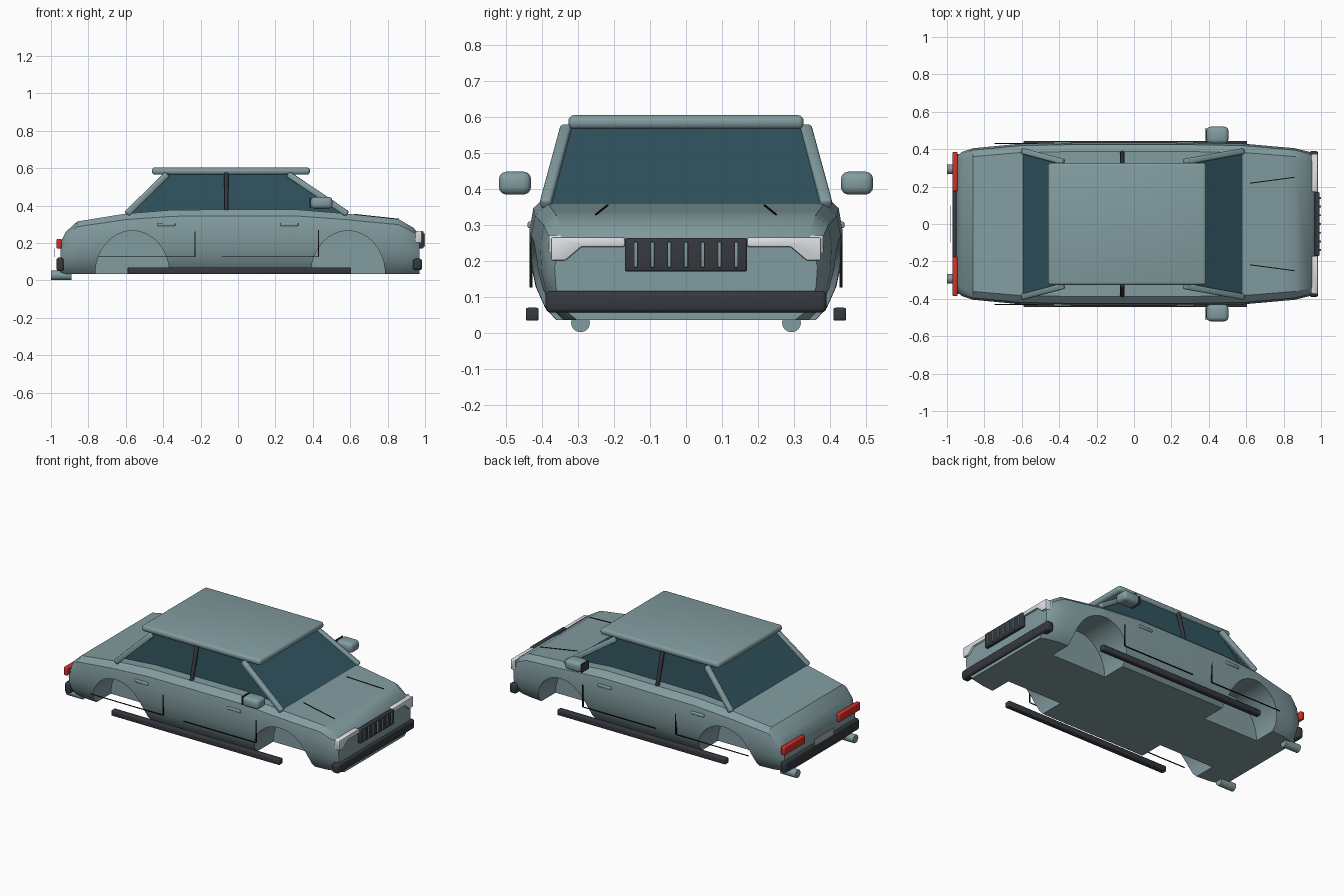
import bpy, bmesh, math
from mathutils import Vector

cube = bpy.data.objects.get("Cube")
if cube:
    bpy.data.objects.remove(cube, do_unlink=True)


def material(name, rgb):
    m = bpy.data.materials.new(name)
    m.use_nodes = True
    m.diffuse_color = (*rgb, 1)
    m.node_tree.nodes["Principled BSDF"].inputs["Base Color"].default_value = (*rgb, 1)
    return m


PAINT = material("grey_green_paint", (0.225, 0.335, 0.352))
GLASS = material("tinted_glass", (0.031, 0.09, 0.117))
TRIM = material("dark_trim", (0.035, 0.04, 0.048))
SEAM = material("black_seam", (0.005, 0.005, 0.006))
LAMP = material("white_lamp", (0.75, 0.78, 0.8))
RED = material("red_lamp", (0.65, 0.03, 0.02))
PLATE = material("grey_plate", (0.4, 0.43, 0.45))


def finish(name, bm, mat):
    bmesh.ops.recalc_face_normals(bm, faces=bm.faces)
    me = bpy.data.meshes.new(name)
    bm.to_mesh(me)
    bm.free()
    ob = bpy.data.objects.new(name, me)
    bpy.context.collection.objects.link(ob)
    me.materials.append(mat)
    return ob


def smooth(ob, angle=35):
    bpy.ops.object.select_all(action='DESELECT')
    ob.select_set(True)
    bpy.context.view_layer.objects.active = ob
    bpy.ops.object.shade_smooth_by_angle(angle=math.radians(angle))


def box(name, lo, hi, mat, bevel=0.0):
    """Box between two corners, with optional rounded edges."""
    lo, hi = Vector(lo), Vector(hi)
    bm = bmesh.new()
    bmesh.ops.create_cube(bm, size=1)
    for v in bm.verts:
        v.co = (lo + hi) / 2 + v.co * (hi - lo)
    if bevel:
        bmesh.ops.bevel(bm, geom=bm.edges[:], offset=bevel, segments=3,
                        profile=0.5, affect='EDGES')
    ob = finish(name, bm, mat)
    if bevel:
        smooth(ob)
    return ob


def beam(name, a, b, width, mat, bevel=0.0):
    """Square bar from point a to point b."""
    a, b = Vector(a), Vector(b)
    h, w = (b - a).length / 2, width / 2
    ob = box(name, (-w, -w, -h), (w, w, h), mat, bevel)
    ob.location = (a + b) / 2
    ob.rotation_euler = (b - a).to_track_quat('Z', 'Y').to_euler()


def loft(name, rings, mat, bevel=0.0):
    """Skin over matching rings, closed at both ends."""
    bm = bmesh.new()
    rows = [[bm.verts.new(p) for p in r] for r in rings]
    n = len(rows[0])
    for r, s in zip(rows, rows[1:]):
        for i in range(n):
            bm.faces.new((r[i], r[(i + 1) % n], s[(i + 1) % n], s[i]))
    bm.faces.new(rows[0])
    bm.faces.new(rows[-1])
    bmesh.ops.remove_doubles(bm, verts=bm.verts[:], dist=0.0001)
    if bevel:
        bmesh.ops.bevel(bm, geom=bm.edges[:], offset=bevel, segments=2,
                        profile=0.5, affect='EDGES')
    return finish(name, bm, mat)


# Lower body: stations of x, half width, top height
FLOOR = 0.035
stations = [(-0.95, 0.36, 0.2), (-0.92, 0.385, 0.26), (-0.86, 0.405, 0.315),
            (-0.6, 0.43, 0.357), (-0.35, 0.435, 0.377), (0.3, 0.435, 0.38),
            (0.58, 0.43, 0.357), (0.86, 0.405, 0.327), (0.94, 0.385, 0.28),
            (0.97, 0.365, 0.24)]
# Cross-section: width factor, height factor
section = [(0.83, 0), (0.9, 0.1), (0.96, 0.27), (0.99, 0.45), (1, 0.72), (0.975, 0.9), (0.89, 1)]
# Wheel arches: centre, radius along x, height, inner wall
ARCHES = (-0.565, 0.588)
ARCH_R, ARCH_H, ARCH_Y = 0.198, 0.23, 0.2


def interpolate(table, x):
    """Straight-line lookup in rows sorted by their first value."""
    for a, b in zip(table, table[1:]):
        if x <= b[0]:
            t = (x - a[0]) / (b[0] - a[0])
            return [p + (q - p) * t for p, q in zip(a[1:], b[1:])]
    return list(table[-1][1:])


def arch_height(x):
    for c in ARCHES:
        u = 1 - ((x - c) / ARCH_R) ** 2
        if u > 1e-6:
            return FLOOR + ARCH_H * math.sqrt(u)
    return FLOOR


width_at = [(g, f) for f, g in section]
xs = [s[0] for s in stations]
STEPS = 24
for c in ARCHES:
    xs += [c - ARCH_R * math.cos(math.pi * i / STEPS) for i in range(STEPS + 1)]
rings = []
for x in sorted(xs):
    w, top = interpolate(stations, x)
    low = arch_height(x)
    half = [(ARCH_Y, FLOOR), (ARCH_Y, low)]
    for _, g in section:
        g = max(g, (low - FLOOR) / (top - FLOOR))
        half.append((w * interpolate(width_at, g)[0], FLOOR + g * (top - FLOOR)))
    rings.append([(x, y, z) for y, z in half] + [(x, -y, z) for y, z in reversed(half)])
smooth(loft("body", rings, PAINT), 28)


# Windows and roof
def rectangle(x0, x1, y, z):
    return [(x0, -y, z), (x1, -y, z), (x1, y, z), (x0, y, z)]


loft("side_windows", [rectangle(-0.585, 0.575, 0.328, 0.35),
                      rectangle(-0.36, 0.25, 0.318, 0.578)], GLASS)
loft("windshield", [rectangle(0.575, 0.59, 0.385, 0.35),
                    rectangle(0.25, 0.265, 0.322, 0.578)], GLASS)
loft("rear_window", [rectangle(-0.6, -0.585, 0.385, 0.35),
                     rectangle(-0.375, -0.36, 0.322, 0.578)], GLASS)
box("roof", (-0.46, -0.327, 0.565), (0.385, 0.327, 0.604), PAINT, 0.016)

# Parts on both sides
for s, side in ((1, "left"), (-1, "right")):

    def side_box(name, x, y, z, mat, bevel=0.0):
        """Box on this side, from ranges of x, outward y and z."""
        y0, y1 = sorted((s * y[0], s * y[1]))
        return box(f"{name}_{side}", (x[0], y0, z[0]), (x[1], y1, z[1]), mat, bevel)

    beam(f"front_pillar_{side}", (0.585, s * 0.39, 0.355), (0.268, s * 0.332, 0.568),
         0.032, PAINT, 0.009)
    beam(f"rear_pillar_{side}", (-0.595, s * 0.39, 0.355), (-0.378, s * 0.332, 0.568),
         0.032, PAINT, 0.009)
    beam(f"middle_pillar_{side}", (-0.063, s * 0.38, 0.37), (-0.063, s * 0.327, 0.575),
         0.022, TRIM, 0.006)
    side_box("mirror", (0.388, 0.505), (0.43, 0.52), (0.383, 0.447), PAINT, 0.022)
    side_box("mirror_face", (0.382, 0.388), (0.438, 0.512), (0.388, 0.442), TRIM)
    side_box("sill", (-0.59, 0.605), (0.409, 0.445), (0.033, 0.069), TRIM, 0.006)

    # Door seams and handles
    for door, x, hx in (("front", 0.43, 0.275), ("rear", -0.23, -0.383)):
        side_box(f"{door}_door_seam", (x - 0.003, x + 0.003), (0.426, 0.434), (0.127, 0.27), SEAM)
        side_box(f"{door}_door_sill_seam", (x - 0.515, x), (0.427, 0.434), (0.125, 0.128), SEAM)
        side_box(f"{door}_handle", (hx - 0.048, hx + 0.048), (0.422, 0.44), (0.29, 0.308),
                 PAINT, 0.005)

    beam(f"hood_seam_{side}", (0.62, s * 0.218, 0.353), (0.86, s * 0.25, 0.327), 0.005, SEAM)

    # Lamps
    outline = [(0.17, 0.265), (0.375, 0.265), (0.375, 0.2), (0.335, 0.2),
               (0.29, 0.238), (0.17, 0.238)]
    smooth(loft(f"headlight_{side}", [[(x, s * y, z) for y, z in outline] for x in (0.943, 0.983)],
                LAMP, 0.005))
    side_box("tail_light", (-0.97, -0.943), (0.175, 0.385), (0.17, 0.222), RED, 0.006)

    # Exhaust pipe
    ring = [(0.026 * math.cos(i * math.pi / 12), 0.026 * math.sin(i * math.pi / 12))
            for i in range(24)]
    smooth(loft(f"exhaust_{side}", [[(x, s * 0.293 + y, 0.027 + z) for y, z in ring]
                                    for x in (-1.0, -0.89)], PAINT))

# Grille with upright slats
box("grille", (0.966, -0.17, 0.17), (0.992, 0.17, 0.263), TRIM, 0.006)
for i in range(-3, 4):
    y = i * 0.0465
    box("grille_slat", (0.985, y - 0.005, 0.181), (1.0, y + 0.005, 0.251), PAINT, 0.002)

# Bumpers and rear plate
box("front_bumper", (0.935, -0.39, 0.055), (0.985, 0.39, 0.116), TRIM, 0.014)
box("rear_bumper", (-0.97, -0.375, 0.05), (-0.932, 0.375, 0.122), TRIM, 0.012)
box("rear_plate", (-0.982, -0.1, 0.124), (-0.978, 0.1, 0.17), PLATE)
